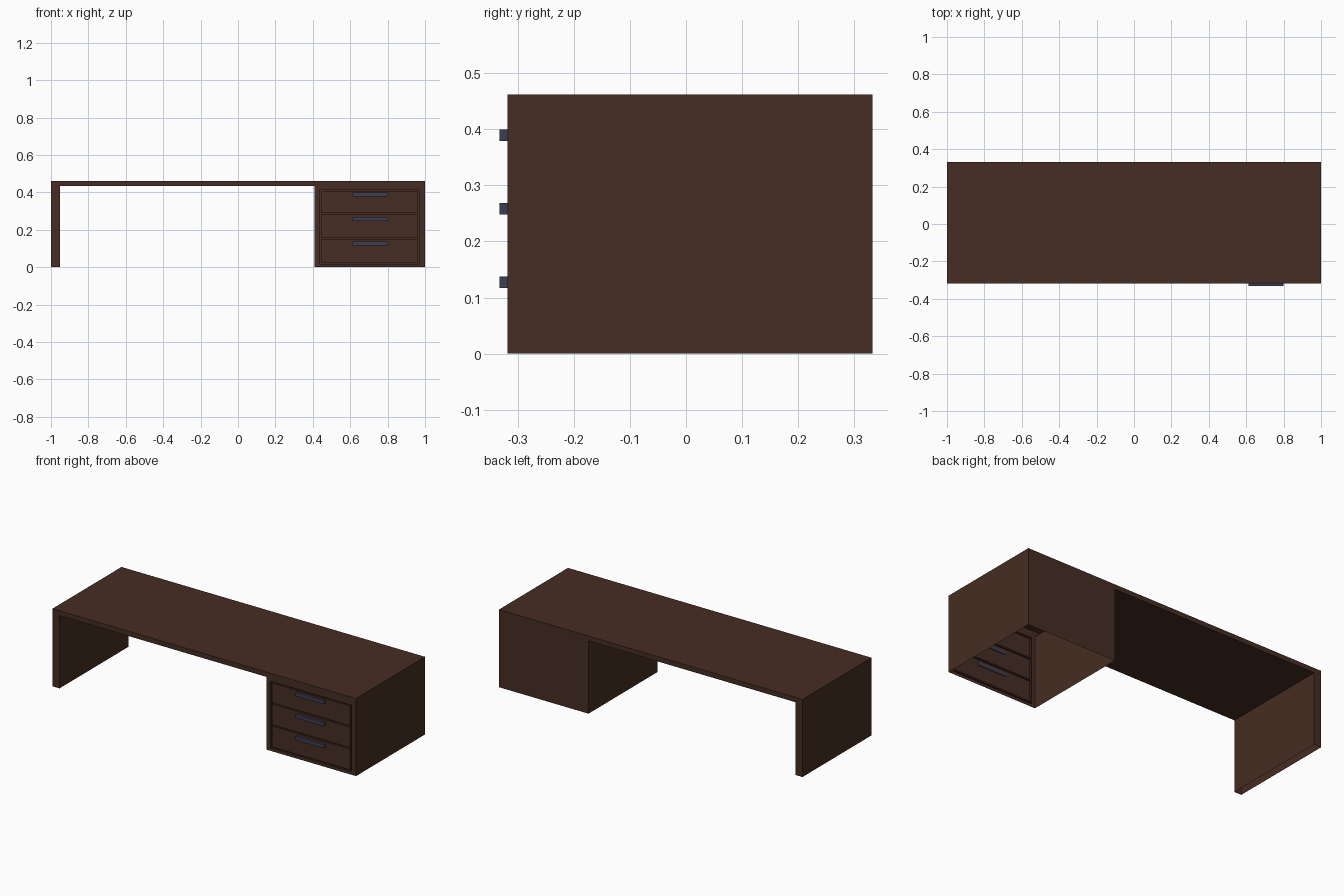
import bpy, bmesh

if "Cube" in bpy.data.objects:
    bpy.data.objects.remove(bpy.data.objects["Cube"])

Y0, Y1 = -0.318, 0.332      # front and back of the desk
TOP, UNDER = 0.462, 0.433   # tabletop upper and lower height
LEG, PED = -0.953, 0.41     # inner sides of leg and drawer pedestal


def material(name, rgb):
    m = bpy.data.materials.new(name)
    m.diffuse_color = (*rgb, 1)
    m.use_nodes = True
    m.node_tree.nodes["Principled BSDF"].inputs["Base Color"].default_value = m.diffuse_color
    return m


wood = material("dark wood", (0.062, 0.026, 0.017))
metal = material("slate metal", (0.046, 0.048, 0.085))


def finish(name, bm, mat):
    me = bpy.data.meshes.new(name)
    bm.to_mesh(me)
    bm.free()
    me.materials.append(mat)
    ob = bpy.data.objects.new(name, me)
    bpy.context.collection.objects.link(ob)
    return ob


def quad(bm, *pts):
    bm.faces.new([bm.verts.new(p) for p in pts])


# Desk body: hollow wooden shell, open underneath leg and pedestal
bm = bmesh.new()
outline = [(LEG, 0), (LEG, UNDER), (PED, UNDER), (PED, 0)]
for (xa, za), (xb, zb) in zip(outline, outline[1:]):
    quad(bm, (xa, Y0, za), (xa, Y1, za), (xb, Y1, zb), (xb, Y0, zb))
quad(bm, (-1, Y0, 0), (-1, Y0, TOP), (-1, Y1, TOP), (-1, Y1, 0))
quad(bm, (1, Y0, 0), (1, Y1, 0), (1, Y1, TOP), (1, Y0, TOP))
quad(bm, (-1, Y0, TOP), (1, Y0, TOP), (1, Y1, TOP), (-1, Y1, TOP))
# front and back faces of leg, tabletop edge and pedestal
panels = [(-1, LEG, 0, UNDER), (-1, 1, UNDER, TOP)]
for xa, xb, za, zb in panels:
    quad(bm, (xa, Y0, za), (xb, Y0, za), (xb, Y0, zb), (xa, Y0, zb))
for xa, xb, za, zb in panels + [(PED, 1, 0, UNDER)]:
    quad(bm, (xb, Y1, za), (xa, Y1, za), (xa, Y1, zb), (xb, Y1, zb))
bmesh.ops.remove_doubles(bm, verts=bm.verts, dist=1e-5)
finish("desk_body", bm, wood)

# Drawer front: stepped sheet with three panels separated by grooves
xs = [PED, 0.438, 0.446, 0.962, 0.970, 1.0]
zs = [0, 0.018, 0.026, 0.150, 0.158, 0.281, 0.289, 0.406, 0.414, UNDER]
nx, nz = len(xs) - 1, len(zs) - 1


def depth(i, j):
    frame = i in (0, nx - 1) or j in (0, nz - 1)
    drawer = i == 2 and j in (2, 4, 6)
    return Y0 if frame or drawer else Y0 + 0.01


bm = bmesh.new()
for i in range(nx):
    for j in range(nz):
        x0, x1, z0, z1, y = xs[i], xs[i + 1], zs[j], zs[j + 1], depth(i, j)
        quad(bm, (x0, y, z0), (x1, y, z0), (x1, y, z1), (x0, y, z1))
        if i + 1 < nx and depth(i + 1, j) != y:
            n = depth(i + 1, j)
            quad(bm, (x1, y, z0), (x1, n, z0), (x1, n, z1), (x1, y, z1))
        if j + 1 < nz and depth(i, j + 1) != y:
            n = depth(i, j + 1)
            quad(bm, (x0, y, z1), (x1, y, z1), (x1, n, z1), (x0, n, z1))
bmesh.ops.remove_doubles(bm, verts=bm.verts, dist=1e-5)
finish("drawer_fronts", bm, wood)

# Bar handles, one per drawer
for k, zc in enumerate((0.127, 0.258, 0.389)):
    bm = bmesh.new()
    bmesh.ops.create_cube(bm, size=1)
    bmesh.ops.scale(bm, verts=bm.verts, vec=(0.186, 0.018, 0.021))
    bmesh.ops.translate(bm, verts=bm.verts, vec=(0.705, -0.323, zc))
    finish(f"drawer_handle_{k + 1}", bm, metal)
